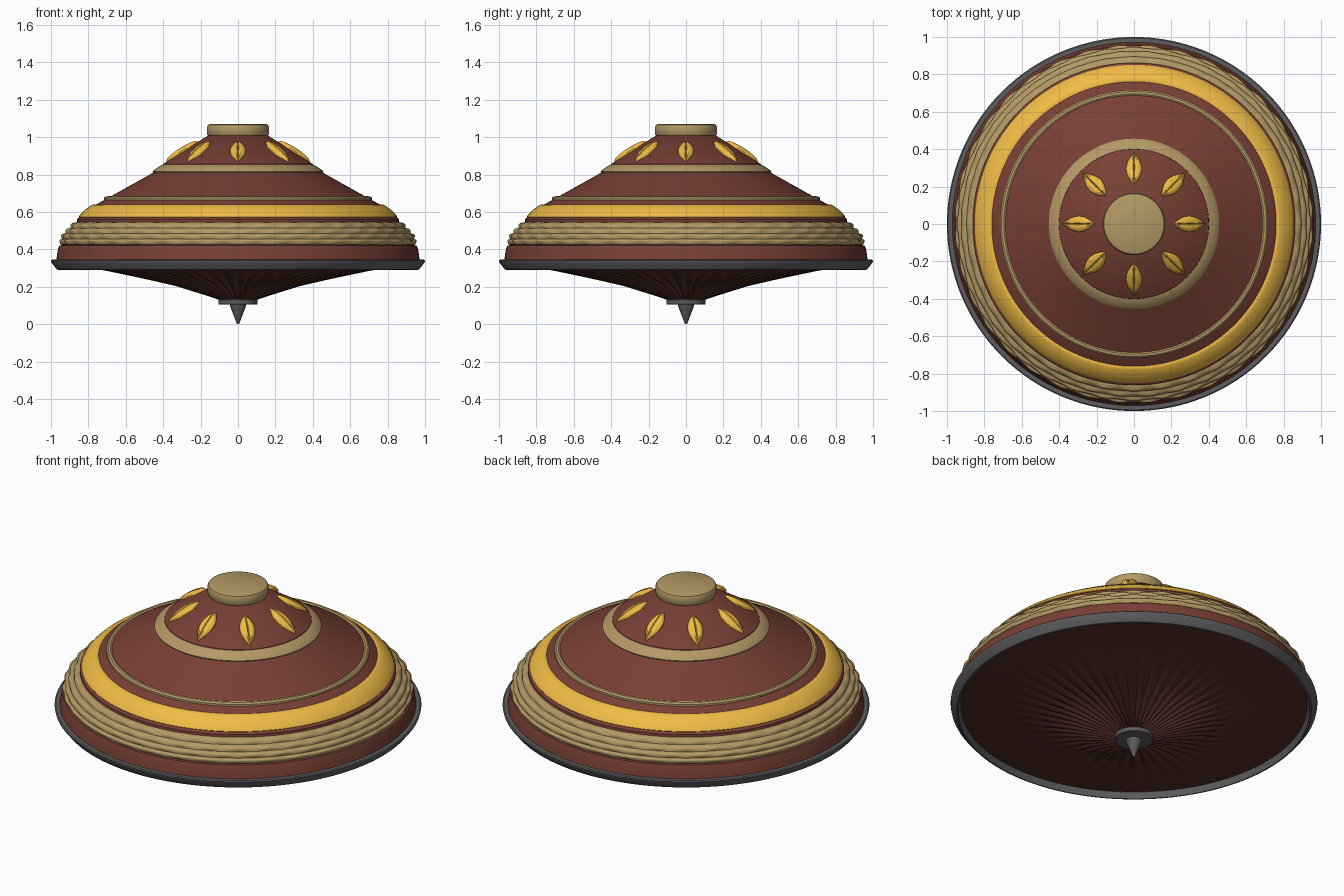
import bpy, bmesh
from math import sin, cos, pi, radians
from mathutils import Vector

if "Cube" in bpy.data.objects:
    bpy.data.objects.remove(bpy.data.objects["Cube"])


def material(name, rgb):
    m = bpy.data.materials.new(name)
    m.diffuse_color = (*rgb, 1)
    m.use_nodes = True
    m.node_tree.nodes["Principled BSDF"].inputs["Base Color"].default_value = m.diffuse_color
    return m


BROWN = material("brown", (0.19, 0.05, 0.035))
DARK = material("dark_brown", (0.09, 0.028, 0.02))
TAN = material("tan", (0.45, 0.32, 0.13))
GOLD = material("gold", (0.87, 0.5, 0.06))
STEEL = material("steel", (0.11, 0.11, 0.11))


def finish(bm, name, mat, angle=35):
    bmesh.ops.remove_doubles(bm, verts=bm.verts, dist=1e-5)
    bmesh.ops.recalc_face_normals(bm, faces=bm.faces)
    me = bpy.data.meshes.new(name)
    bm.to_mesh(me)
    bm.free()
    me.materials.append(mat)
    ob = bpy.data.objects.new(name, me)
    bpy.context.collection.objects.link(ob)
    bpy.ops.object.select_all(action='DESELECT')
    ob.select_set(True)
    bpy.context.view_layer.objects.active = ob
    bpy.ops.object.shade_smooth_by_angle(angle=radians(angle))
    return ob


def lathe(name, profile, mat, n=128, closed=False, shift=None, angle=35):
    """Revolve (radius, z) points; shift(i, a, r, z) may move each point."""
    bm = bmesh.new()
    rows = []
    for i, (r, z) in enumerate(profile):
        row = []
        for k in range(n):
            a = 2 * pi * k / n
            rr, zz = shift(i, a, r, z) if shift else (r, z)
            row.append(bm.verts.new((rr * cos(a), rr * sin(a), zz)))
        rows.append(row)
    pairs = list(zip(rows, rows[1:]))
    if closed:
        pairs.append((rows[-1], rows[0]))
    for p, q in pairs:
        for k in range(n):
            j = (k + 1) % n
            bm.faces.new((p[k], p[j], q[j], q[k]))
    return finish(bm, name, mat, angle)


# Main domed body
lathe("body", [(0, 1.015), (0.155, 1.012), (0.40, 0.856), (0.405, 0.84), (0.45, 0.812),
               (0.70, 0.672), (0.765, 0.636), (0.83, 0.575), (0.852, 0.57), (0.862, 0.56),
               (0.862, 0.54), (0.935, 0.425), (0.955, 0.42), (0.962, 0.405),
               (0.972, 0.34), (0.95, 0.33)], BROWN)

# Top cap
lathe("top_cap", [(0, 1.07), (0.15, 1.07), (0.161, 1.065), (0.166, 1.054),
                  (0.166, 1.018), (0.16, 1.008), (0, 1.008)], TAN)

# Decorative rings
lathe("upper_ring", [(0.38, 0.845), (0.40, 0.853), (0.412, 0.849), (0.45, 0.824),
                     (0.456, 0.815), (0.45, 0.80), (0.40, 0.82)], TAN, closed=True)
lathe("thin_ring", [(0.68, 0.675), (0.695, 0.684), (0.708, 0.683), (0.717, 0.674),
                    (0.717, 0.662), (0.70, 0.66)], TAN, closed=True)
lathe("gold_ring", [(0.75, 0.635), (0.768, 0.641), (0.782, 0.637), (0.815, 0.614),
                    (0.843, 0.588), (0.851, 0.574), (0.845, 0.566), (0.81, 0.57)],
      GOLD, closed=True)

# Woven band: four rounded strands with staggered bulges
STRANDS, STEPS = 4, 6
band = [(0.84, 0.54)]
for i in range(STRANDS * STEPS + 1):
    t = i / (STRANDS * STEPS)
    band.append((0.862 + 0.085 * sin(t * pi / 2), 0.545 - 0.12 * t))
band.append((0.92, 0.42))


def weave(i, a, r, z):
    if i == 0 or i == len(band) - 1:
        return r, z
    strand, step = divmod(i - 1, STEPS)
    lump = 0.5 + 0.5 * cos(36 * a + pi * strand)
    h = sin(pi * step / STEPS) * (0.006 + 0.009 * lump)
    return r + h * 0.85, z + h * 0.45


lathe("woven_band", band, TAN, n=288, shift=weave, angle=45)

# Grey outer rim
lathe("rim", [(0.955, 0.345), (0.994, 0.345), (1.0, 0.34), (0.998, 0.33), (0.968, 0.292),
              (0.958, 0.29), (0.945, 0.325)], STEEL, closed=True)

# Pleated underside, pleats fading outwards
under = [(0.05, 0.125), (0.10, 0.13), (0.16, 0.15), (0.24, 0.175), (0.33, 0.203),
         (0.45, 0.231), (0.57, 0.257), (0.70, 0.284), (0.80, 0.302), (0.955, 0.328)]


def pleat(i, a, r, z):
    fade = max(0, 1 - r / 0.78) * min(1, r / 0.2)
    return r, z + 0.022 * fade * (1 - abs(sin(24 * a)))


lathe("underside", under, DARK, n=384, shift=pleat)

# Spindle collar and tip
lathe("collar", [(0, 0.135), (0.10, 0.135), (0.105, 0.13), (0.105, 0.108), (0.10, 0.104),
                 (0, 0.104)], STEEL)
lathe("spin_tip", [(0, 0.11), (0.045, 0.11), (0.040, 0.09), (0.009, 0.008), (0.005, 0.002),
                   (0, 0)], STEEL, n=48)


# Eight creased petals lying on the upper cone
def petal(name, ang):
    bm = bmesh.new()
    out = Vector((cos(ang), sin(ang), 0))
    side = Vector((-sin(ang), cos(ang), 0))
    up = out * 0.54 + Vector((0, 0, 0.84))
    across = [(-1, -0.2), (-1, 0.35), (-0.8, 0.75), (-0.4, 1), (-0.1, 0.9), (0, 0.6),
              (0.1, 0.9), (0.4, 1), (0.8, 0.75), (1, 0.35), (1, -0.2)]
    n, rows = 14, []
    for i in range(n + 1):
        t = i / n
        w = 0.042 * max(0, sin(pi * t ** 0.9))
        lift = 0.024 * max(0, sin(pi * t)) ** 0.4
        r = 0.212 + 0.172 * t
        base = out * r + Vector((0, 0, 1.012 - 0.637 * (r - 0.155)))
        row = []
        for s, h in across:
            drop = Vector((0, 0, -0.637 * (s * w) ** 2 / (2 * r)))
            row.append(bm.verts.new(base + side * s * w + up * lift * h + drop))
        rows.append(row)
    for p, q in zip(rows, rows[1:]):
        for k in range(len(across) - 1):
            bm.faces.new((p[k], q[k], q[k + 1], p[k + 1]))
        bm.faces.new((p[-1], q[-1], q[0], p[0]))
    finish(bm, name, GOLD)


for k in range(8):
    petal(f"petal_{k + 1}", k * pi / 4)
